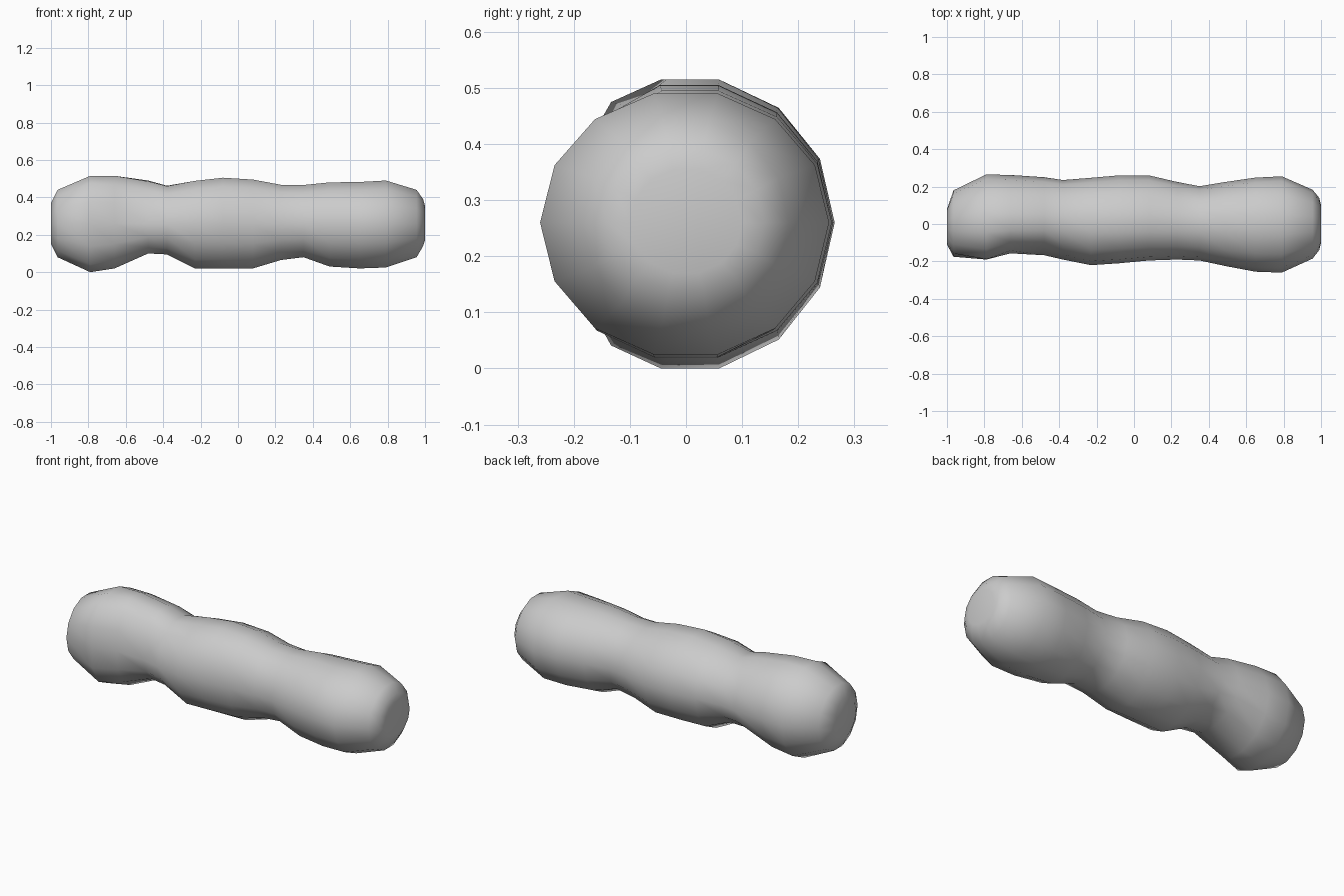
import bpy, bmesh, math

if "Cube" in bpy.data.objects:
    bpy.data.objects.remove(bpy.data.objects["Cube"])

SIDES = 14
MID = 0.26  # height of the long axis

# Stations along the log: x, top z, bottom z, back y, front y
stations = [
    (-1.00, 0.37, 0.15, 0.08, -0.11),
    (-0.965, 0.44, 0.08, 0.18, -0.175),
    (-0.79, 0.515, 0.00, 0.265, -0.19),
    (-0.66, 0.515, 0.02, 0.262, -0.157),
    (-0.48, 0.49, 0.10, 0.25, -0.167),
    (-0.38, 0.462, 0.095, 0.235, -0.19),
    (-0.23, 0.488, 0.02, 0.247, -0.22),
    (-0.08, 0.505, 0.02, 0.26, -0.21),
    (0.08, 0.495, 0.02, 0.26, -0.195),
    (0.23, 0.467, 0.065, 0.225, -0.19),
    (0.35, 0.466, 0.08, 0.202, -0.195),
    (0.49, 0.48, 0.03, 0.225, -0.225),
    (0.65, 0.482, 0.02, 0.248, -0.255),
    (0.79, 0.49, 0.025, 0.255, -0.26),
    (0.955, 0.44, 0.08, 0.183, -0.185),
    (0.99, 0.39, 0.14, 0.14, -0.14),
    (1.00, 0.355, 0.17, 0.10, -0.10),
]

# Fullness of the front upper and front lower corners where not round
corners = {-0.79: (1.13, 1.13), -0.66: (1.0, 1.06), -0.48: (0.89, 1.0),
           -0.38: (0.94, 1.0)}

bm = bmesh.new()


def ring(x, top, bottom, back, front):
    """Lopsided oval section with flat top and bottom facets."""
    peak = math.sin(math.pi / 2 - math.pi / SIDES)
    upper, lower = corners.get(x, (1.0, 1.0))
    verts = []
    for k in range(SIDES):
        a = 2 * math.pi * k / SIDES
        c, s = math.cos(a), math.sin(a) / peak
        y = c * (back if c > 0 else -front)
        z = s * (top - MID if s > 0 else MID - bottom)
        if c < 0:  # swell or pinch the front corners
            f = 1 + ((upper if s > 0 else lower) - 1) * abs(math.sin(2 * a))
            y, z = y * f, z * (1 + (f - 1) * 0.4)
            z = max(bottom - MID, min(top - MID, z))
        verts.append(bm.verts.new((x, y, MID + z)))
    return verts


# Skin the sections and close both ends
rings = [ring(*s) for s in stations]
for a, b in zip(rings, rings[1:]):
    for k in range(SIDES):
        n = (k + 1) % SIDES
        bm.faces.new((a[k], a[n], b[n], b[k]))
bm.faces.new(rings[0])
bm.faces.new(rings[-1])
bmesh.ops.recalc_face_normals(bm, faces=bm.faces)
for f in bm.faces:
    f.smooth = True

mesh = bpy.data.meshes.new("lumpy_log")
bm.to_mesh(mesh)
bm.free()
log = bpy.data.objects.new("lumpy_log", mesh)
bpy.context.collection.objects.link(log)
